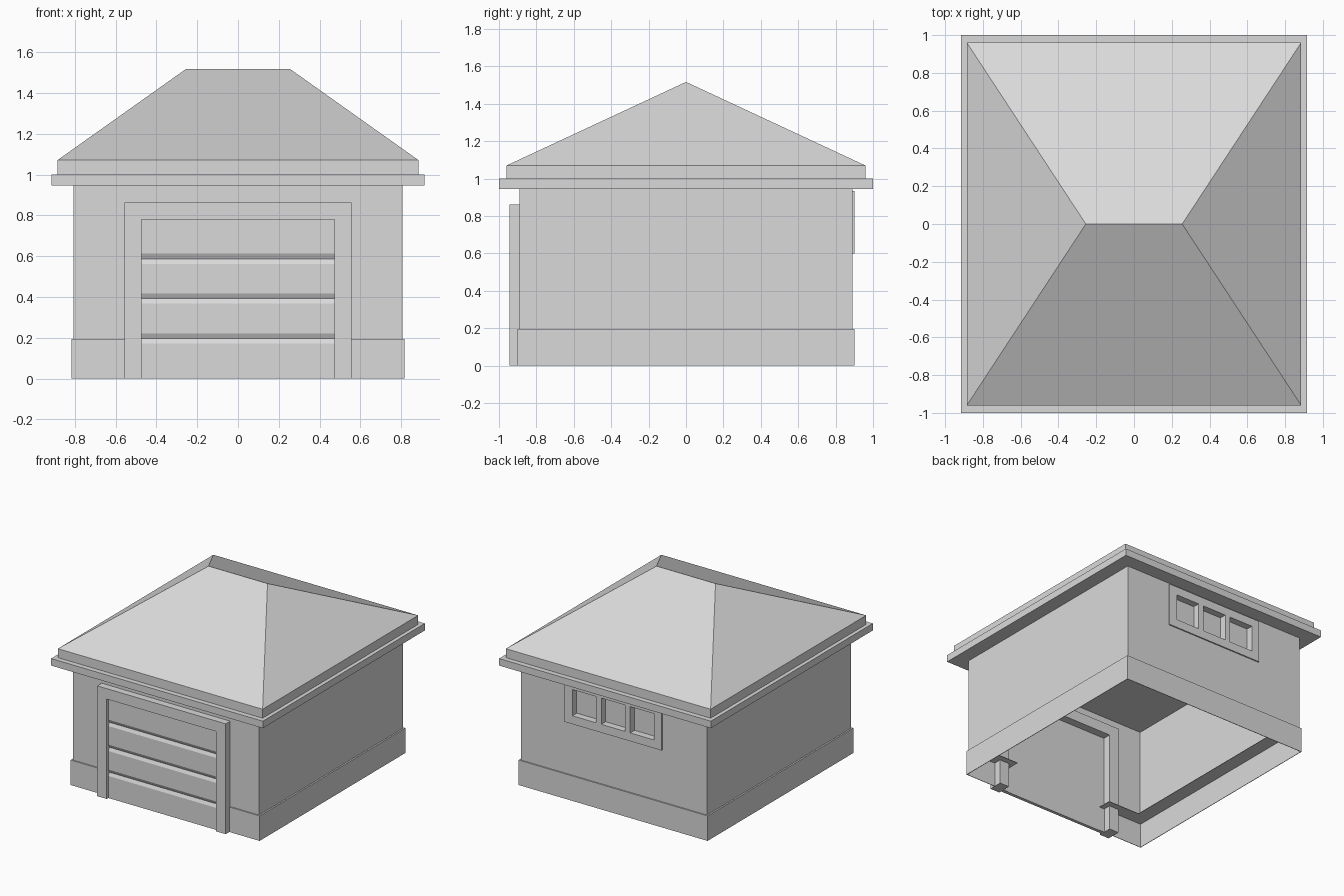
import bpy
import bmesh

if "Cube" in bpy.data.objects:
    bpy.data.objects.remove(bpy.data.objects["Cube"], do_unlink=True)

grey = bpy.data.materials.new("plain_grey")
grey.use_nodes = True
GREY = (0.7, 0.7, 0.7, 1)
grey.diffuse_color = GREY
grey.node_tree.nodes["Principled BSDF"].inputs["Base Color"].default_value = GREY


def finish(name, bm):
    bmesh.ops.recalc_face_normals(bm, faces=bm.faces)
    mesh = bpy.data.meshes.new(name)
    bm.to_mesh(mesh)
    bm.free()
    mesh.materials.append(grey)
    obj = bpy.data.objects.new(name, mesh)
    bpy.context.collection.objects.link(obj)
    return obj


def box(name, x, y, z):
    """Box from (min, max) ranges."""
    bm = bmesh.new()
    bmesh.ops.create_cube(bm, size=1)
    for v in bm.verts:
        for i, (low, high) in enumerate((x, y, z)):
            v.co[i] = high if v.co[i] > 0 else low
    return finish(name, bm)


def cut(obj, *ranges):
    """Subtract a box, then discard the cutter."""
    cutter = box("cutter", *ranges)
    cutter.hide_render = True
    mod = obj.modifiers.new("cut", 'BOOLEAN')
    mod.operation = 'DIFFERENCE'
    mod.solver = 'EXACT'
    mod.object = cutter
    bpy.context.view_layer.update()
    graph = bpy.context.evaluated_depsgraph_get()
    mesh = bpy.data.meshes.new_from_object(obj.evaluated_get(graph))
    obj.modifiers.clear()
    obj.data = mesh
    bpy.data.objects.remove(cutter, do_unlink=True)


def sym(a):
    return (-a, a)


WALL_X, WALL_Y, BASE_TOP, EAVE = 0.805, 0.89, 0.195, 0.945
BASE_X, BASE_Y, SHEET = 0.817, 0.9, 0.004
LEDGE = 0.1
DOOR_X, DOOR_TOP = 0.473, 0.78
FRAME_X, FRAME_TOP = 0.555, 0.862
WINDOW = 0.102
window_centres = (-0.25, 0, 0.25)
window_z = (0.665, 0.87)

# Thin walls, open to the underside of the roof
walls = box("walls", sym(WALL_X), sym(WALL_Y), (BASE_TOP, EAVE))
cut(walls, sym(WALL_X - SHEET), sym(WALL_Y - SHEET), (0, 1))
cut(walls, sym(DOOR_X), (-1, -0.7), (0, DOOR_TOP))
for cx in window_centres:
    cut(walls, (cx - WINDOW, cx + WINDOW), (0.8, 1), window_z)

# Thin skirting band with an inward ledge on top, open at the doorway
base = box("base_band", sym(BASE_X), sym(BASE_Y), (0, BASE_TOP))
cut(base, sym(BASE_X - SHEET), sym(BASE_Y - SHEET), (-1, BASE_TOP - SHEET))
cut(base, sym(WALL_X - LEDGE), sym(WALL_Y - LEDGE), (-1, 1))
cut(base, sym(0.43), (-1, -0.7), (-1, 1))

# Door surround, passing through the front wall
surround = box("door_frame", sym(FRAME_X), (-0.945, -0.836), (0, FRAME_TOP))
cut(surround, sym(DOOR_X), (-1, -0.7), (-1, DOOR_TOP))

# Sectional door: a profile with shallow V grooves, extruded across the opening
FRONT, BACK, GROOVE = -0.925, -0.9, 0.025
profile = [(BACK, 0), (FRONT, 0)]
for z in (0.197, 0.392, 0.587):
    profile += [(FRONT, z - GROOVE), (FRONT + 0.012, z), (FRONT, z + GROOVE)]
profile += [(FRONT, DOOR_TOP), (BACK, DOOR_TOP)]
bm = bmesh.new()
face = bm.faces.new([bm.verts.new((-DOOR_X, y, z)) for y, z in profile])
swept = bmesh.ops.extrude_face_region(bm, geom=[face])
moved = [g for g in swept["geom"] if isinstance(g, bmesh.types.BMVert)]
bmesh.ops.translate(bm, verts=moved, vec=(2 * DOOR_X, 0, 0))
finish("garage_door", bm)

# Window surround, passing through the back wall, with recessed panes
plate = box("window_frame", sym(0.42), (0.842, 0.9), (0.6, 0.935))
for cx in window_centres:
    cut(plate, (cx - WINDOW, cx + WINDOW), (0.846, 1), window_z)

# Hipped roof in one piece: eaves step, fascia step, then slopes to the ridge
bm = bmesh.new()
rings = []
for x, y, z in ((0.915, 1, EAVE), (0.915, 1, 1),
                (0.885, 0.96, 1), (0.885, 0.96, 1.07)):
    rings.append([bm.verts.new((sx * x, sy * y, z))
                  for sx, sy in ((-1, -1), (1, -1), (1, 1), (-1, 1))])
bm.faces.new(rings[0])
for low, high in zip(rings, rings[1:]):
    for i in range(4):
        j = (i + 1) % 4
        bm.faces.new((low[i], low[j], high[j], high[i]))
a, b, c, d = rings[-1]
left, right = [bm.verts.new((x, 0, 1.517)) for x in sym(0.255)]
for loop in ((a, b, right, left), (c, d, left, right),
             (b, c, right), (d, a, left)):
    bm.faces.new(loop)
finish("hip_roof", bm)
